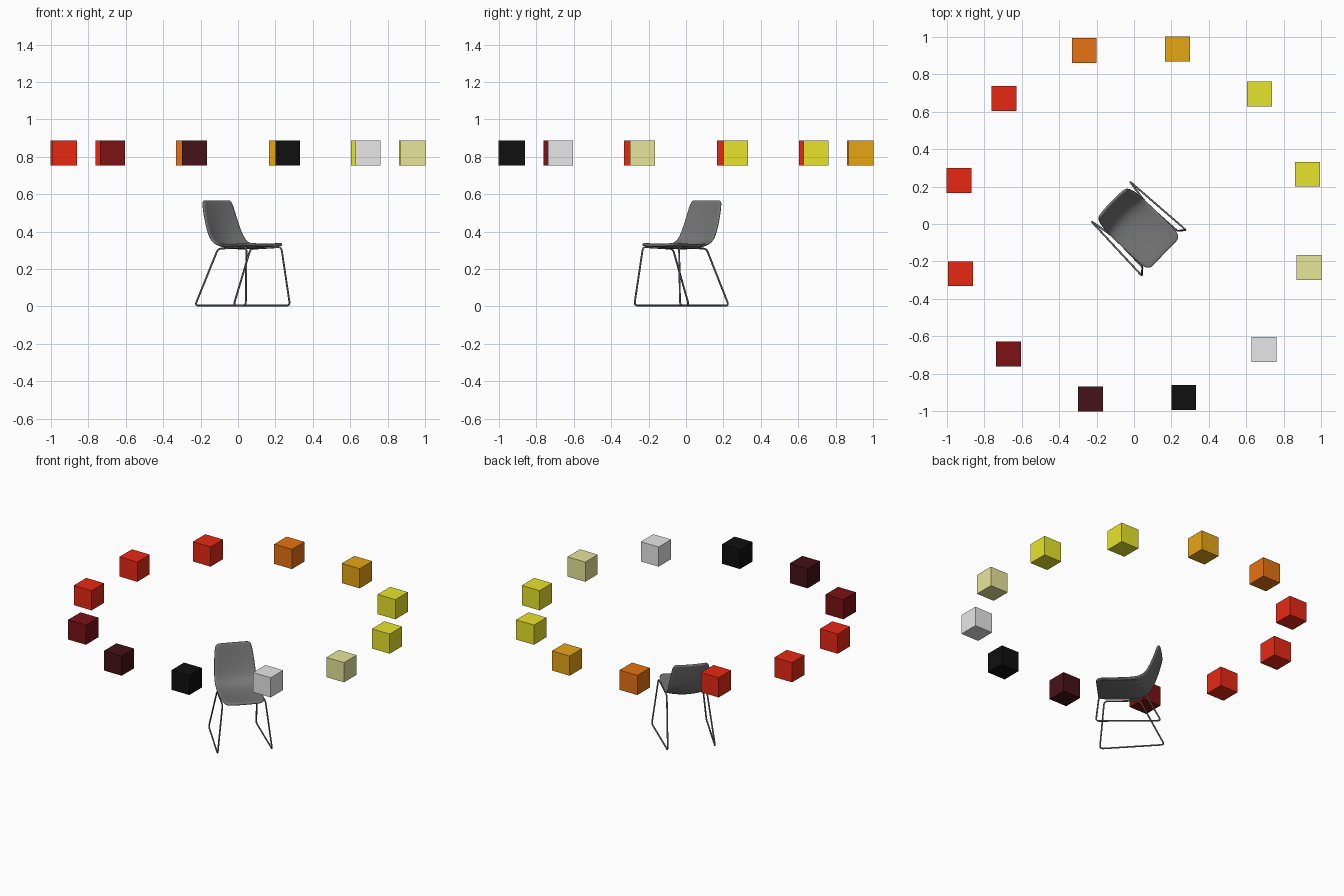
import bpy, bmesh, math
from mathutils import Vector, Matrix

default = bpy.data.objects.get("Cube")
if default:
    bpy.data.objects.remove(default, do_unlink=True)


def material(name, r, g, b):
    m = bpy.data.materials.new(name)
    m.use_nodes = True
    m.diffuse_color = (r, g, b, 1)
    bsdf = next(n for n in m.node_tree.nodes if n.type == 'BSDF_PRINCIPLED')
    bsdf.inputs["Base Color"].default_value = (r, g, b, 1)
    return m


black = material("black", 0.005, 0.005, 0.005)
dark_maroon = material("dark maroon", 0.06, 0.006, 0.008)
maroon = material("maroon", 0.2, 0.006, 0.008)
red = material("red", 0.8, 0.022, 0.007)
orange = material("orange", 0.8, 0.17, 0.006)
amber = material("amber", 0.8, 0.38, 0.007)
yellow = material("yellow", 0.8, 0.78, 0.025)
pale = material("pale yellow", 0.8, 0.78, 0.32)
light_grey = material("light grey", 0.8, 0.8, 0.8)
charcoal = material("charcoal", 0.18, 0.18, 0.18)

FACING = math.radians(-44)
TURN = Matrix.Rotation(FACING, 4, 'Z')


def add_object(name, data, mat):
    data.materials.append(mat)
    ob = bpy.data.objects.new(name, data)
    bpy.context.collection.objects.link(ob)
    return ob


# Ring of coloured cubes, starting in front of the chair
ring = [light_grey, pale, yellow, yellow, amber, orange,
        red, red, red, maroon, dark_maroon, black]
for i, mat in enumerate(ring):
    a = FACING + i * math.tau / len(ring)
    bm = bmesh.new()
    bmesh.ops.create_cube(bm, size=0.133)
    me = bpy.data.meshes.new("ring_cube")
    bm.to_mesh(me)
    bm.free()
    cube = add_object(f"ring_cube_{i + 1}", me, mat)
    cube.location = (0.965 * math.cos(a), 0.965 * math.sin(a), 0.82)

# Chair shell: spine stations as (forward, height, half width, edge rise)
spine = [(-.167, .566, .100, .006), (-.162, .552, .116, .009),
         (-.145, .480, .124, .012), (-.122, .405, .130, .018),
         (-.098, .350, .133, .022), (-.050, .316, .134, .020),
         (.020, .311, .134, .017), (.100, .315, .134, .014),
         (.180, .325, .132, .008), (.214, .328, .124, .005),
         (.227, .326, .104, .003)]
COLS = 8
bm = bmesh.new()
rows = []
for i, (u, z, half, rise) in enumerate(spine):
    before, after = spine[max(i - 1, 0)], spine[min(i + 1, len(spine) - 1)]
    tangent = Vector((after[0] - before[0], 0, after[1] - before[1])).normalized()
    normal = Vector((-tangent.z, 0, tangent.x))
    row = []
    for c in range(COLS + 1):
        t = 2 * c / COLS - 1
        row.append(bm.verts.new(Vector((u, t * half, z)) + normal * rise * t * t))
    rows.append(row)
for a, b in zip(rows, rows[1:]):
    for c in range(COLS):
        bm.faces.new((a[c], b[c], b[c + 1], a[c + 1]))
for f in bm.faces:
    f.smooth = True
me = bpy.data.meshes.new("chair_shell")
bm.to_mesh(me)
bm.free()
shell = add_object("chair_shell", me, charcoal)
shell.matrix_world = TURN
solid = shell.modifiers.new("thickness", 'SOLIDIFY')
solid.thickness, solid.offset = 0.016, 0
sub = shell.modifiers.new("smooth", 'SUBSURF')
sub.levels = sub.render_levels = 2


def rounded_loop(corners, radius):
    """Replace each corner of a closed loop by a short arc."""
    out = []
    for i, p in enumerate(corners):
        a = p + (corners[i - 1] - p).normalized() * radius
        b = p + (corners[(i + 1) % len(corners)] - p).normalized() * radius
        for k in range(6):
            t = k / 5
            out.append(a * (1 - t) ** 2 + p * 2 * t * (1 - t) + b * t * t)
    return out


def tube(name, points, closed):
    cu = bpy.data.curves.new(name, 'CURVE')
    cu.dimensions = '3D'
    cu.bevel_depth, cu.bevel_resolution = 0.005, 2
    cu.use_fill_caps = True
    s = cu.splines.new('POLY')
    s.points.add(len(points) - 1)
    for q, p in zip(s.points, points):
        q.co = (*p, 1)
    s.use_cyclic_u = closed
    add_object(name, cu, charcoal).matrix_world = TURN


# Sled frames: one bent tube loop on each side
for side, s in (("left", 1), ("right", -1)):
    loop = [Vector(p) for p in ((-.028, s * .125, .308), (-.176, s * .148, .005),
                                (.222, s * .170, .005), (.192, s * .134, .318))]
    tube(f"{side}_sled_frame", rounded_loop(loop, 0.022), True)
